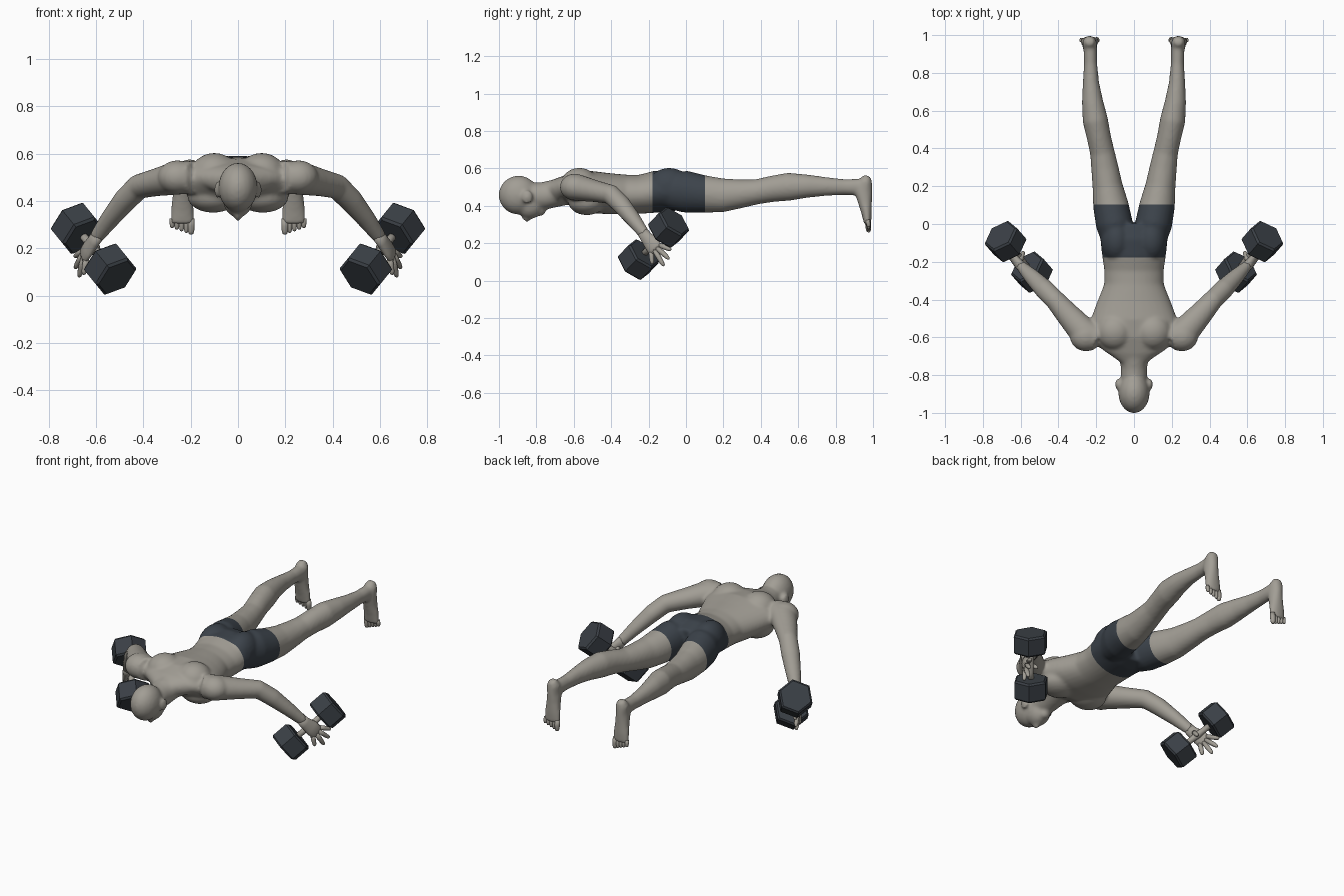
import bpy, bmesh, math
from mathutils import Vector, Matrix

cube = bpy.data.objects.get("Cube")
if cube:
    bpy.data.objects.remove(cube)


def material(name, rgb):
    m = bpy.data.materials.new(name)
    m.use_nodes = True
    m.diffuse_color = (*rgb, 1)
    m.node_tree.nodes["Principled BSDF"].inputs["Base Color"].default_value = (*rgb, 1)
    return m


SKIN = material("warm grey skin", (0.36, 0.34, 0.30))
CLOTH = material("dark slate cloth", (0.045, 0.056, 0.07))
IRON = material("dark iron", (0.042, 0.05, 0.06))


def loft(bm, rings, hint, n=20, side=1):
    """Skin rings (x, y, z, radius_a, radius_b); radius_b lies along the hint."""
    centres = [Vector(r[:3]) for r in rings]
    loops = []
    for i, r in enumerate(rings):
        t = (centres[min(i + 1, len(rings) - 1)] - centres[max(i - 1, 0)]).normalized()
        u = t.cross(Vector(hint)).normalized()
        v = u.cross(t)
        loop = []
        for k in range(n):
            a = math.pi / 2 + math.tau * k / n
            p = centres[i] + u * r[3] * math.cos(a) + v * r[4] * math.sin(a)
            loop.append(bm.verts.new((p.x * side, p.y, p.z)))
        loops.append(loop)
    for a, b in zip(loops, loops[1:]):
        for k in range(n):
            bm.faces.new((a[k], a[(k + 1) % n], b[(k + 1) % n], b[k]))
    bm.faces.new(loops[0])
    bm.faces.new(loops[-1])


def ball(bm, centre, radii, side=1):
    m = Matrix.Translation((centre[0] * side, *centre[1:])) @ Matrix.Diagonal((*radii, 1))
    bmesh.ops.create_uvsphere(bm, u_segments=20, v_segments=12, radius=1, matrix=m)


def digit(bm, a, b, r, side):
    """Round-tipped finger or toe with a slight bend."""
    a, b = Vector(a), Vector(b)
    rings = []
    for t, s in ((0, 1), (0.45, 1.05), (0.8, 0.9), (0.95, 0.65), (1, 0.25)):
        p = a.lerp(b, t)
        rings.append((*p, r * s, r * s))
    loft(bm, rings, (0.9, 0.3, 0.1), 10, side)


def finish(bm, name, mats, smooth=True):
    bmesh.ops.recalc_face_normals(bm, faces=bm.faces)
    me = bpy.data.meshes.new(name)
    bm.to_mesh(me)
    bm.free()
    for m in mats:
        me.materials.append(m)
    for p in me.polygons:
        p.use_smooth = smooth
    ob = bpy.data.objects.new(name, me)
    bpy.context.collection.objects.link(ob)
    return ob


# Torso: half width, centre height, half depth along y
bm = bmesh.new()
torso = [(-0.72, .075, .46, .068), (-0.67, .16, .49, .062), (-0.61, .24, .49, .088),
         (-0.52, .235, .475, .112), (-0.42, .198, .465, .11), (-0.32, .158, .46, .106),
         (-0.24, .158, .462, .104), (-0.16, .17, .475, .112), (-0.08, .178, .48, .112),
         (0.0, .17, .475, .09)]
loft(bm, [(0, y, z, w, d) for y, w, z, d in torso], (0, 0, 1), 32)

# Neck and head
loft(bm, [(0, -.86, .45, .07, .07), (0, -.76, .453, .07, .074), (0, -.64, .48, .09, .075)], (0, 0, 1))
ball(bm, (0, -.895, .457), (.083, .107, .104))
ball(bm, (0, -.835, .415), (.066, .082, .085))
ball(bm, (0, -.78, .375), (.034, .03, .03))
ball(bm, (0, -.85, .338), (.016, .026, .024))

for s in (1, -1):
    # Ears, shoulder blades, chest and buttocks
    ball(bm, (.086, -.848, .447), (.014, .03, .036), s)
    ball(bm, (.1, -.57, .515), (.1, .1, .088), s)
    ball(bm, (.105, -.53, .42), (.11, .1, .07), s)
    ball(bm, (.092, -.09, .495), (.085, .12, .108), s)
    # Legs
    leg = [(-.08, .088, .085, .48, .1), (0, .104, .098, .475, .112), (.1, .123, .094, .462, .1),
           (.2, .14, .08, .456, .09), (.3, .155, .072, .465, .076), (.38, .168, .065, .475, .067),
           (.46, .186, .064, .49, .07), (.55, .205, .067, .502, .075), (.65, .22, .056, .505, .062),
           (.75, .228, .043, .503, .05), (.85, .23, .035, .5, .042), (.95, .232, .036, .5, .046)]
    loft(bm, [(x, y, z, w, d) for y, x, w, z, d in leg], (0, 0, 1), 24, s)
    # Feet, hanging from heel to ball
    foot = [(.56, .97, .022, .02), (.53, .96, .038, .037), (.48, .947, .038, .05),
            (.42, .957, .042, .038), (.36, .966, .049, .028), (.305, .971, .052, .019)]
    loft(bm, [(.235, y, z, w, d) for z, y, w, d in foot], (0, 1, 0), 20, s)
    # Arms
    ball(bm, (.255, -.595, .5), (.085, .08, .072), s)
    loft(bm, [(.19, -.61, .5, .07, .07), (.27, -.57, .495, .078, .07), (.35, -.48, .477, .064, .058),
              (.42, -.4, .46, .053, .053), (.475, -.345, .405, .053, .05),
              (.54, -.28, .325, .043, .04), (.6, -.22, .245, .028, .031)], (0, 0, 1), 20, s)

body = finish(bm, "body", [SKIN, CLOTH])

# Blend the masses into one skin
remesh = body.modifiers.new("blend", 'REMESH')
remesh.mode = 'VOXEL'
remesh.voxel_size = 0.009
soften = body.modifiers.new("soften", 'SMOOTH')
soften.factor = 0.5
soften.iterations = 8
dg = bpy.context.evaluated_depsgraph_get()
blended = bpy.data.meshes.new_from_object(body.evaluated_get(dg))
body.modifiers.clear()
body.data = blended

# Shorts: cut clean waist and hem lines, then colour the band
WAIST, HEM = -0.178, 0.102
bm = bmesh.new()
bm.from_mesh(blended)
for y in (WAIST, HEM):
    bmesh.ops.bisect_plane(bm, geom=bm.verts[:] + bm.edges[:] + bm.faces[:],
                           plane_co=(0, y, 0), plane_no=(0, 1, 0))
for f in bm.faces:
    c = f.calc_center_median()
    f.material_index = int(WAIST < c.y < HEM and abs(c.x) < 0.3)
    f.smooth = True
bm.to_mesh(blended)
bm.free()

for s, label in ((1, "left"), (-1, "right")):
    # Hand: palm, four spread fingers and thumb
    bm = bmesh.new()
    loft(bm, [(.585, -.235, .265, .027, .03), (.61, -.212, .23, .025, .034),
              (.633, -.185, .198, .021, .043), (.65, -.168, .172, .017, .042),
              (.657, -.16, .162, .008, .03)], (.3, .8, .5), 16, s)
    for a, b in (((.652, -.142, .19), (.69, -.08, .165)), ((.654, -.156, .176), (.688, -.09, .115)),
                 ((.65, -.17, .165), (.672, -.118, .078)), ((.64, -.188, .16), (.652, -.18, .088)),
                 ((.605, -.2, .225), (.585, -.145, .175))):
        digit(bm, a, b, .013, s)
    finish(bm, label + "_hand", [SKIN])

    # Toes, the big one on the inside
    bm = bmesh.new()
    for i in range(5):
        x = .198 + .02 * i
        digit(bm, (x, .972, .325), (x, .977, .258 + .007 * i), .015 if i == 0 else .011, s)
    finish(bm, label + "_toes", [SKIN])

    # Dumbbell: two chamfered hexagonal heads on a bar
    low, high = Vector((.54, -.255, .112)), Vector((.68, -.093, .284))
    axis = (high - low).normalized()
    for c, end in ((low, "front"), (high, "rear")):
        bm = bmesh.new()
        rings = [(*(c + axis * t), r, r) for t, r in
                 ((-.057, .09), (-.047, .101), (.047, .101), (.057, .09))]
        loft(bm, rings, (0, 1, 0), 6, s)
        finish(bm, f"{label}_dumbbell_{end}_head", [IRON], False)
    bm = bmesh.new()
    loft(bm, [(*low.lerp(high, t), r, r) for t, r in
              ((.15, .017), (.35, .017), (.5, .021), (.65, .017), (.85, .017))], (0, 1, 0), 16, s)
    finish(bm, label + "_dumbbell_bar", [SKIN])
